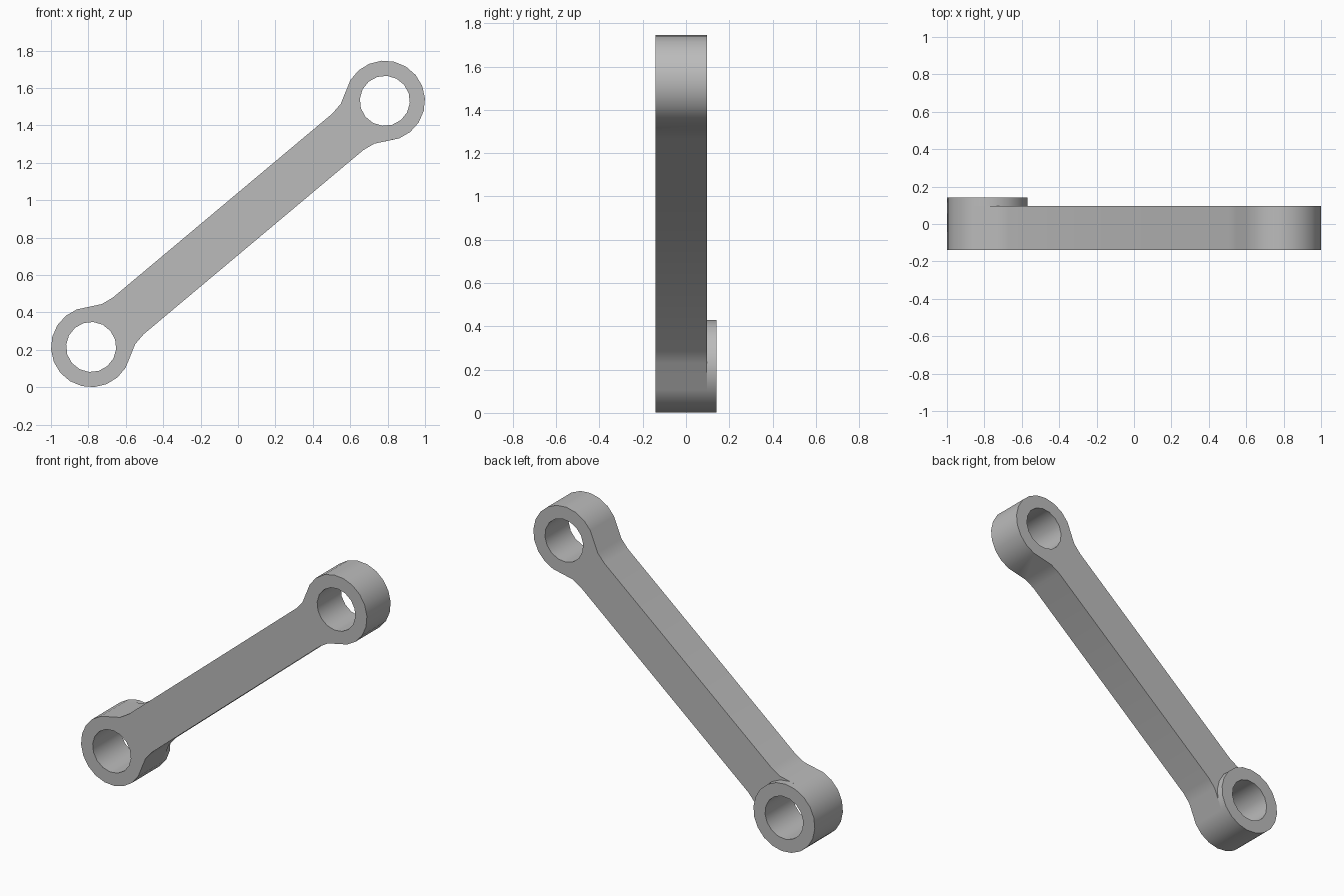
import bpy
import bmesh
import math

if "Cube" in bpy.data.objects:
    bpy.data.objects.remove(bpy.data.objects["Cube"], do_unlink=True)

# Main sizes
HALF_X, HALF_Z = 0.785, 0.658      # offset of each eye centre from the middle
MID_Z = 0.873
EYE_R, BORE_R = 0.215, 0.134
ARM_HALF = 0.128
FILLET_R = 0.215
FRONT, ARM_BACK, BOSS_BACK = -0.14, 0.097, 0.141

HALF_LEN = math.hypot(HALF_X, HALF_Z)
TILT = math.atan2(HALF_Z, HALF_X)

steel = bpy.data.materials.new("grey_steel")
steel.use_nodes = True
grey = (0.5, 0.5, 0.5, 1)
steel.diffuse_color = grey
steel.node_tree.nodes["Principled BSDF"].inputs["Base Color"].default_value = grey


def arc(cx, cy, r, start, end, steps):
    """Points along an arc, both ends included."""
    angles = [start + (end - start) * i / steps for i in range(steps + 1)]
    return [(cx + r * math.cos(a), cy + r * math.sin(a)) for a in angles]


def extrude_profile(name, loops, y0, y1):
    """Fill closed loops (outline plus holes), thicken along y and tilt."""
    bm = bmesh.new()
    edges = []
    c, s = math.cos(TILT), math.sin(TILT)
    for loop in loops:
        verts = [bm.verts.new((u * c - v * s, y0, u * s + v * c + MID_Z)) for u, v in loop]
        edges += [bm.edges.new((verts[i - 1], verts[i])) for i in range(len(verts))]
    bmesh.ops.triangle_fill(bm, edges=edges, use_beauty=True, normal=(0, -1, 0))
    result = bmesh.ops.extrude_face_region(bm, geom=bm.faces[:], use_keep_orig=True)
    moved = [g for g in result["geom"] if isinstance(g, bmesh.types.BMVert)]
    bmesh.ops.translate(bm, verts=moved, vec=(0, y1 - y0, 0))
    bmesh.ops.recalc_face_normals(bm, faces=bm.faces[:])
    # Merge the flat caps into clean faces
    bmesh.ops.dissolve_limit(bm, angle_limit=0.01, verts=bm.verts[:], edges=bm.edges[:])
    mesh = bpy.data.meshes.new(name)
    bm.to_mesh(mesh)
    bm.free()
    obj = bpy.data.objects.new(name, mesh)
    bpy.context.collection.objects.link(obj)
    mesh.materials.append(steel)
    bpy.ops.object.select_all(action="DESELECT")
    obj.select_set(True)
    bpy.context.view_layer.objects.active = obj
    bpy.ops.object.shade_smooth_by_angle(angle=math.radians(30))
    return obj


# Outline of one rounded end, blended into the arm by tangent fillets
turn = math.asin((ARM_HALF + FILLET_R) / (EYE_R + FILLET_R))
fillet_u = (EYE_R + FILLET_R) * math.cos(turn) - HALF_LEN
fillet_v = ARM_HALF + FILLET_R
upper = arc(fillet_u, fillet_v, FILLET_R, 1.5 * math.pi, math.pi + turn, 2)
lower = [(u, -v) for u, v in reversed(upper)]
eye = arc(-HALF_LEN, 0, EYE_R, turn, 2 * math.pi - turn, 14)
end = upper[:-1] + eye + lower[1:]
outline = end + [(-u, -v) for u, v in end]

# Bores
lower_bore = arc(-HALF_LEN, 0, BORE_R, 0, 2 * math.pi, 16)[:-1]
upper_bore = [(-u, -v) for u, v in lower_bore]

extrude_profile("link_arm", [outline, lower_bore, upper_bore], FRONT, ARM_BACK)

# Raised ring behind the lower eye
ring = eye + arc(-HALF_LEN, 0, EYE_R, -turn, turn, 6)[1:-1]
extrude_profile("rear_boss", [ring, lower_bore], ARM_BACK, BOSS_BACK)
